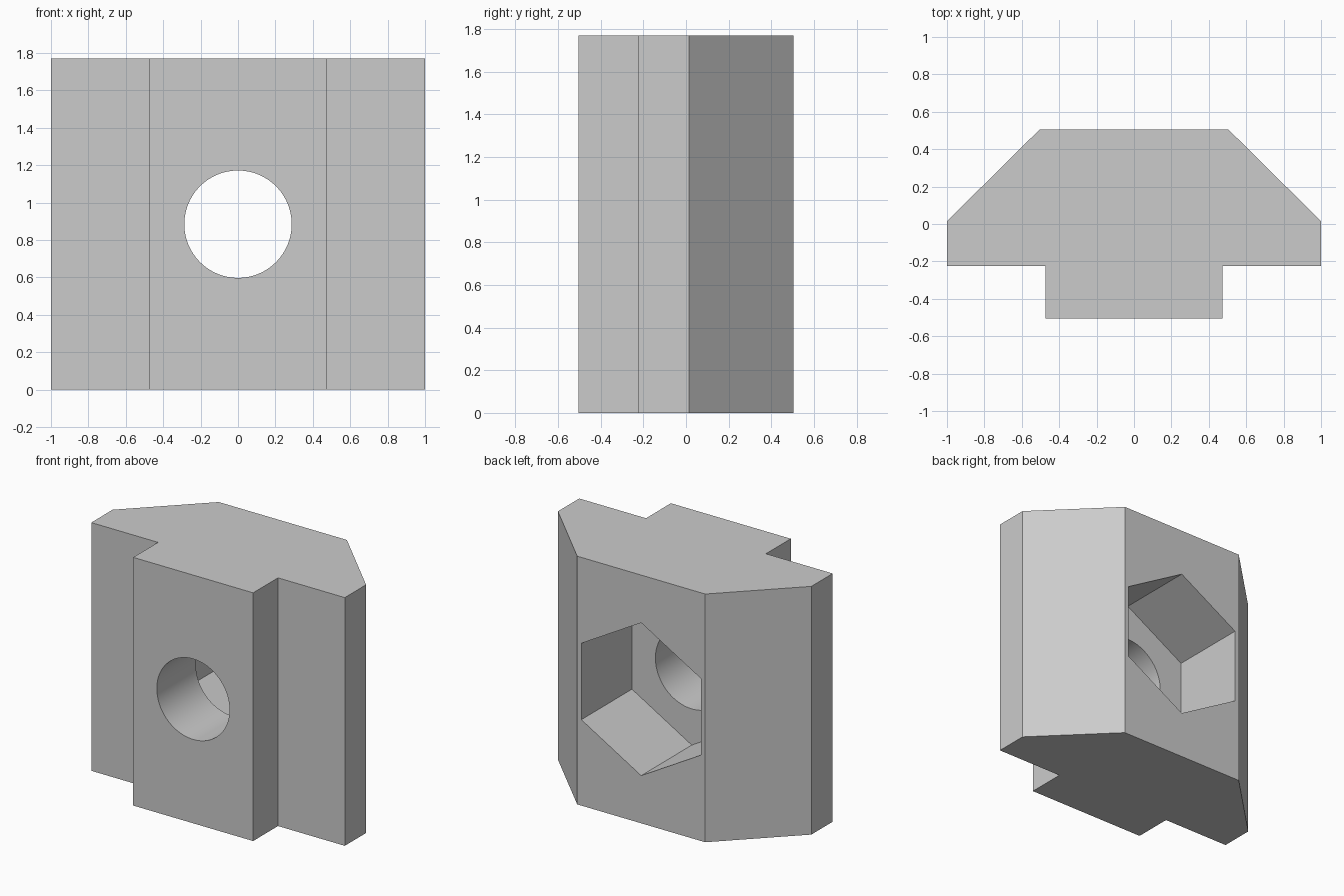
import bpy, bmesh, math
from mathutils import Matrix, Vector

if "Cube" in bpy.data.objects:
    bpy.data.objects.remove(bpy.data.objects["Cube"])

HEIGHT = 1.77
MID = HEIGHT / 2

grey = bpy.data.materials.new("plain grey")
grey.use_nodes = True
colour = (0.6, 0.6, 0.6, 1)
grey.diffuse_color = colour
grey.node_tree.nodes["Principled BSDF"].inputs["Base Color"].default_value = colour


def add_object(name, bm):
    bmesh.ops.recalc_face_normals(bm, faces=bm.faces)
    mesh = bpy.data.meshes.new(name)
    bm.to_mesh(mesh)
    bm.free()
    mesh.materials.append(grey)
    obj = bpy.data.objects.new(name, mesh)
    bpy.context.collection.objects.link(obj)
    return obj


def cutter(name, sides, radius, y0, y1):
    """Prism along y, with a corner pointing straight up."""
    bm = bmesh.new()
    ring = [(radius * math.sin(2 * math.pi * i / sides), y0,
             MID + radius * math.cos(2 * math.pi * i / sides)) for i in range(sides)]
    face = bm.faces.new([bm.verts.new(p) for p in ring])
    out = bmesh.ops.extrude_face_region(bm, geom=[face])
    verts = [v for v in out["geom"] if isinstance(v, bmesh.types.BMVert)]
    bmesh.ops.translate(bm, verts=verts, vec=(0, y1 - y0, 0))
    obj = add_object(name, bm)
    obj.hide_render = True
    return obj


# Nut body: mirrored T profile with chamfered back, extruded upwards
half = [(0.473, -0.505), (0.473, -0.225), (1, -0.225), (1, 0.015), (0.505, 0.505)]
outline = half + [(-x, y) for x, y in reversed(half)]
bm = bmesh.new()
base = bm.faces.new([bm.verts.new((x, y, 0)) for x, y in outline])
out = bmesh.ops.extrude_face_region(bm, geom=[base])
top = [v for v in out["geom"] if isinstance(v, bmesh.types.BMVert)]
bmesh.ops.translate(bm, verts=top, vec=(0, 0, HEIGHT))
body = add_object("slot_nut_body", bm)

# Hexagonal pocket in the back and round hole through the front
cutters = [cutter("hex_pocket_cutter", 6, 0.545, -0.065, 0.8),
           cutter("round_hole_cutter", 96, 0.287, -0.8, 0.2)]
bpy.context.view_layer.objects.active = body
body.select_set(True)
for c in cutters:
    mod = body.modifiers.new(c.name, "BOOLEAN")
    mod.operation = "DIFFERENCE"
    mod.solver = "EXACT"
    mod.object = c
    bpy.ops.object.modifier_apply(modifier=mod.name)
for c in cutters:
    bpy.data.objects.remove(c)

# Smooth the hole wall, keep every other edge sharp
bpy.ops.object.shade_smooth_by_angle(angle=math.radians(30))
